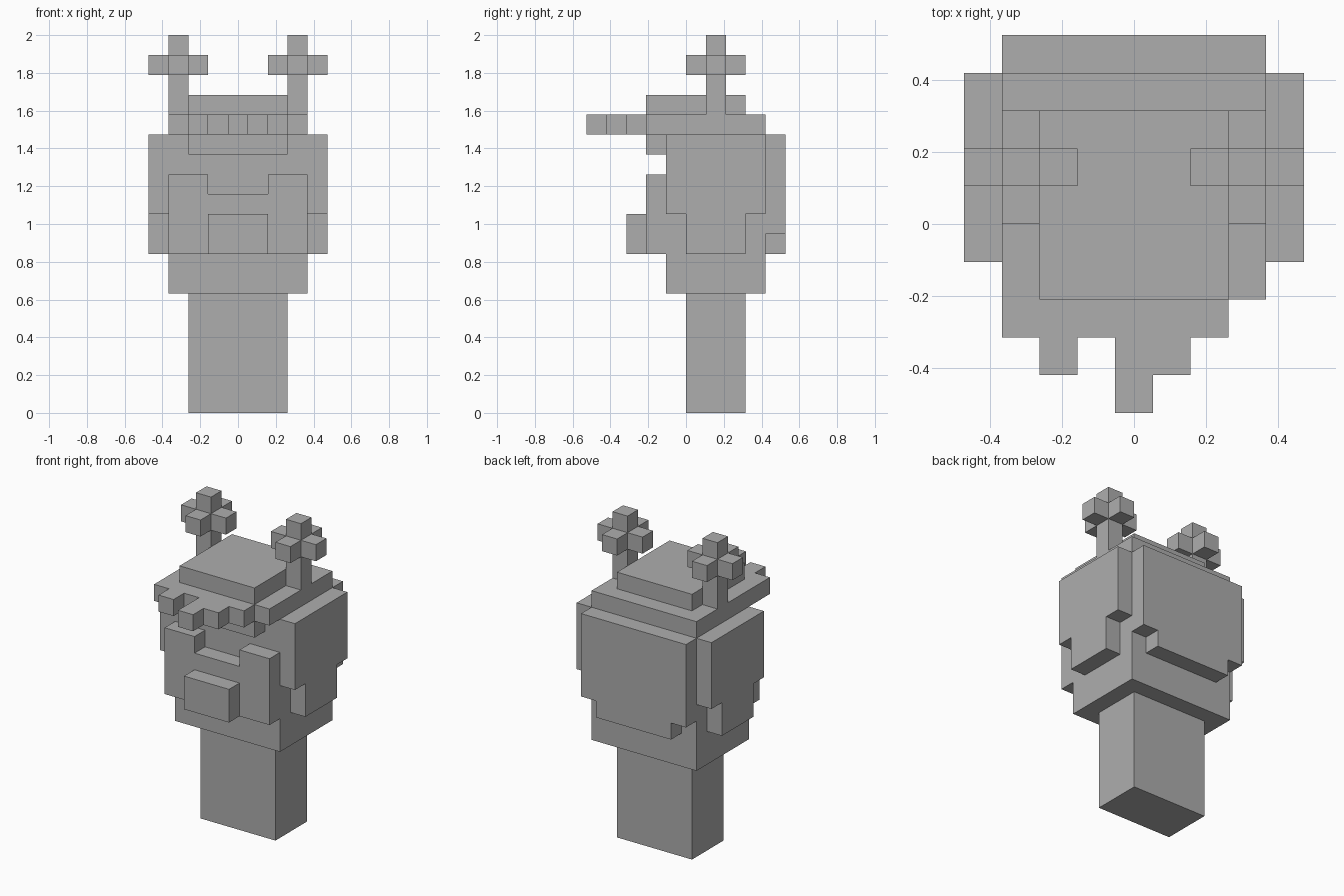
import bpy
import bmesh

cube = bpy.data.objects.get("Cube")
if cube:
    bpy.data.objects.remove(cube, do_unlink=True)

U = 2 / 19  # one block

grey = bpy.data.materials.new("plain_grey")
grey.use_nodes = True
COLOUR = (0.42, 0.42, 0.42, 1)
grey.diffuse_color = COLOUR
grey.node_tree.nodes["Principled BSDF"].inputs["Base Color"].default_value = COLOUR


def prism(name, outline, axis, lo, hi):
    """Extrude a flat outline (in blocks) along an axis from lo to hi."""
    bm = bmesh.new()

    def point(p, d):
        co = list(p)
        co.insert("xyz".index(axis), d)
        return [c * U for c in co]

    face = bm.faces.new([bm.verts.new(point(p, lo)) for p in outline])
    out = bmesh.ops.extrude_face_region(bm, geom=[face])
    move = [0, 0, 0]
    move["xyz".index(axis)] = (hi - lo) * U
    verts = [g for g in out["geom"] if isinstance(g, bmesh.types.BMVert)]
    bmesh.ops.translate(bm, verts=verts, vec=move)
    bmesh.ops.recalc_face_normals(bm, faces=bm.faces)
    mesh = bpy.data.meshes.new(name)
    bm.to_mesh(mesh)
    bm.free()
    mesh.materials.append(grey)
    obj = bpy.data.objects.new(name, mesh)
    bpy.context.collection.objects.link(obj)
    return obj


def box(name, x, y, z):
    (x0, x1), (y0, y1) = x, y
    return prism(name, [(x0, y0), (x1, y0), (x1, y1), (x0, y1)], "z", *z)


def symmetric(half):
    """Complete a right-half outline with its mirror image."""
    return half + [(-x, z) for x, z in reversed(half)]


# Body, head, snout and forehead
box("body", (-2.5, 2.5), (0, 3), (0, 6))
box("head", (-3.5, 3.5), (-1, 4), (6, 14))
box("snout", (-1.5, 1.5), (-3, -2), (8, 10))
box("forehead", (-2.5, 2.5), (-2, -1), (13, 14))

# Raised cheeks with a dip for the nose bridge
prism("face_plate", symmetric([(3.5, 8), (3.5, 12), (1.5, 12), (1.5, 11)]), "y", -2, -1)

# Hair at the back, narrower on its lowest row
prism("back_hair", symmetric([(2.5, 8), (2.5, 9), (3.5, 9), (3.5, 14)]), "y", 4, 5)

# Top of the hair with an uneven fringe at the front
fringe = [(-3.5, 4)]
for i, depth in enumerate([-3, -4, -3, -5, -4, -3, -2]):
    fringe += [(i - 3.5, depth), (i - 2.5, depth)]
fringe.append((3.5, 4))
outline = [p for i, p in enumerate(fringe) if i == 0 or p != fringe[i - 1]]
prism("fringe", outline, "z", 14, 15)
box("crown", (-2.5, 2.5), (-2, 3), (15, 16))

# Side hair and antennae on both sides
side_profile = [(0, 8), (3, 8), (3, 10), (4, 10), (4, 14), (-1, 14), (-1, 10), (0, 10)]
for s, side in ((1, "left"), (-1, "right")):
    prism(side + "_side_hair", side_profile, "x", *sorted((s * 3.5, s * 4.5)))
    box(side + "_antenna_stalk", (s * 3 - 0.5, s * 3 + 0.5), (1, 2), (15, 19))
    for dx, dy, where in ((1, 0, "east"), (-1, 0, "west"), (0, 1, "back"), (0, -1, "front")):
        cx = s * 3 + dx
        box(f"{side}_antenna_{where}_bud", (cx - 0.5, cx + 0.5), (1 + dy, 2 + dy), (17, 18))
